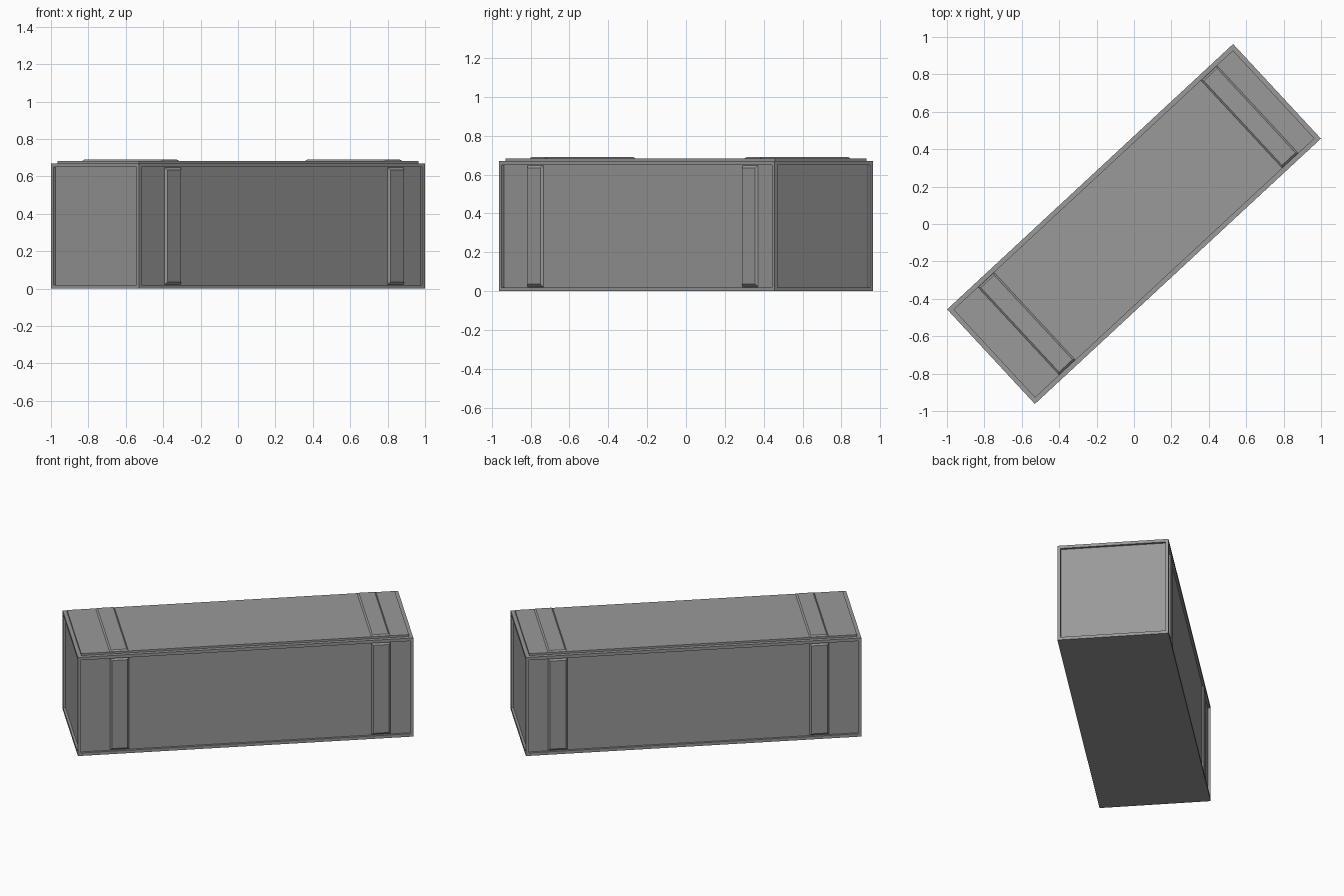
import bpy, bmesh, math
from mathutils import Matrix

if "Cube" in bpy.data.objects:
    bpy.data.objects.remove(bpy.data.objects["Cube"])

L, W, H = 2.086, 0.69, 0.67        # body size before turning
RIM, DEPTH = 0.02, 0.015           # frame width and recess depth
TURN = Matrix.Rotation(math.radians(42.85), 4, 'Z')

# Dark grey paint
paint = bpy.data.materials.new("dark_grey")
paint.diffuse_color = (0.32, 0.32, 0.32, 1)
paint.use_nodes = True
paint.node_tree.nodes["Principled BSDF"].inputs["Base Color"].default_value = paint.diffuse_color


def finish(name, bm):
    bmesh.ops.transform(bm, matrix=TURN, verts=bm.verts)
    bmesh.ops.recalc_face_normals(bm, faces=bm.faces)
    mesh = bpy.data.meshes.new(name)
    bm.to_mesh(mesh)
    bm.free()
    mesh.materials.append(paint)
    ob = bpy.data.objects.new(name, mesh)
    bpy.context.collection.objects.link(ob)
    return ob


def panel(bm, face, rim, move):
    """Inset a face, then push it in or out with straight walls."""
    n = face.normal.copy()
    bmesh.ops.inset_individual(bm, faces=[face], thickness=rim, use_even_offset=True)
    new = bmesh.ops.extrude_discrete_faces(bm, faces=[face])['faces'][0]
    bmesh.ops.translate(bm, verts=new.verts, vec=n * move)


def band(name, matrix, length, width, height, taper_w, taper_l):
    """Strap with sloped edges, lying on local z = 0 and running along local y."""
    bm = bmesh.new()
    bmesh.ops.create_cube(bm, size=1)
    for v in bm.verts:
        top = v.co.z > 0
        v.co.x *= width - (2 * taper_w if top else 0)
        v.co.y *= length - (2 * taper_l if top else 0)
        v.co.z = height if top else -0.002
    bmesh.ops.transform(bm, matrix=matrix, verts=bm.verts)
    return finish(name, bm)


# Body: recessed panels on four sides, raised panel on top, flat bottom
bm = bmesh.new()
bmesh.ops.create_cube(bm, size=1, matrix=Matrix.Translation((0, 0, H / 2)) @ Matrix.Diagonal((L, W, H, 1)))
bm.normal_update()
for f in list(bm.faces):
    if abs(f.normal.z) < 0.5:
        panel(bm, f, RIM, -DEPTH)
    elif f.normal.z > 0:
        panel(bm, f, 0.024, 0.013)
finish("crate_body", bm)

# Straps: one on the top and one on each long side, near both ends
for end, u in (("left", -0.783), ("right", 0.843)):
    band(f"top_strap_{end}", Matrix.Translation((u, 0, H + 0.013)),
         W - 0.05, 0.122, 0.008, 0.012, 0.012)
    for side, s in (("front", -1), ("back", 1)):
        m = (Matrix.Translation((u, s * (W / 2 - DEPTH), H / 2))
             @ Matrix.Rotation(-s * math.pi / 2, 4, 'X'))
        band(f"{side}_strap_{end}", m, H - 2 * RIM, 0.122, 0.012, 0.012, 0.016)
